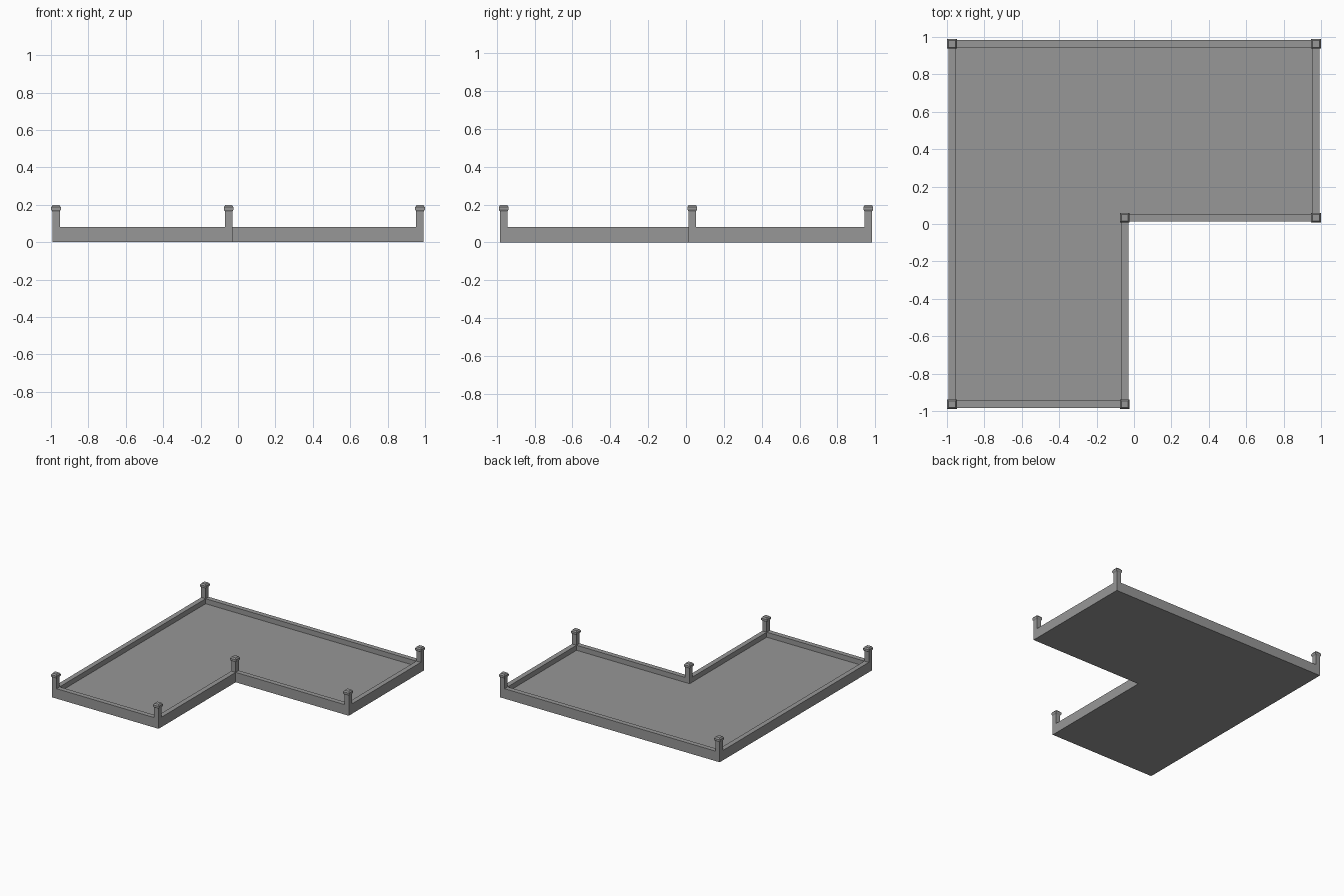
import bpy, bmesh

if "Cube" in bpy.data.objects:
    bpy.data.objects.remove(bpy.data.objects["Cube"])

HALF = 0.02          # half the rim thickness
RIM_H, FLOOR_H = 0.081, 0.04
# Corner centre and outward direction, counter-clockwise round the L
CORNERS = [(-0.973, -0.963, -1, -1), (-0.05, -0.963, 1, -1), (-0.05, 0.033, 1, -1),
           (0.973, 0.033, 1, -1), (0.973, 0.963, 1, 1), (-0.973, 0.963, -1, 1)]

# Dark grey finish
grey = bpy.data.materials.new("dark_grey")
grey.diffuse_color = (0.31, 0.31, 0.31, 1)
grey.use_nodes = True
grey.node_tree.nodes["Principled BSDF"].inputs["Base Color"].default_value = grey.diffuse_color


def make(name, bm):
    bmesh.ops.recalc_face_normals(bm, faces=bm.faces)
    me = bpy.data.meshes.new(name)
    bm.to_mesh(me)
    bm.free()
    me.materials.append(grey)
    ob = bpy.data.objects.new(name, me)
    bpy.context.collection.objects.link(ob)
    return ob


def outline(bm, off, z):
    return [bm.verts.new((x + sx * off, y + sy * off, z)) for x, y, sx, sy in CORNERS]


def bridge(bm, a, b):
    n = len(a)
    for i in range(n):
        j = (i + 1) % n
        bm.faces.new((a[i], a[j], b[j], b[i]))


# L-shaped tray: base, raised rim and sunken floor in one skin
bm = bmesh.new()
loops = [outline(bm, o, z) for o, z in
         [(HALF, 0), (HALF, RIM_H), (-HALF, RIM_H), (-HALF, FLOOR_H)]]
for a, b in zip(loops, loops[1:]):
    bridge(bm, a, b)
bm.faces.new(loops[0])
bm.faces.new(loops[-1])
make("tray_with_rim", bm)

# Square corner posts with chamfered caps
PROFILE = [(0.02, 0.02), (0.02, 0.164), (0.026, 0.173), (0.026, 0.187), (0.018, 0.198)]
for k, (x, y, _, _) in enumerate(CORNERS):
    bm = bmesh.new()
    rings = [[bm.verts.new((sx * r, sy * r, z)) for sx, sy in
              ((-1, -1), (1, -1), (1, 1), (-1, 1))] for r, z in PROFILE]
    for a, b in zip(rings, rings[1:]):
        bridge(bm, a, b)
    bm.faces.new(rings[0])
    bm.faces.new(rings[-1])
    make(f"corner_post_{k + 1}", bm).location = (x, y, 0)
